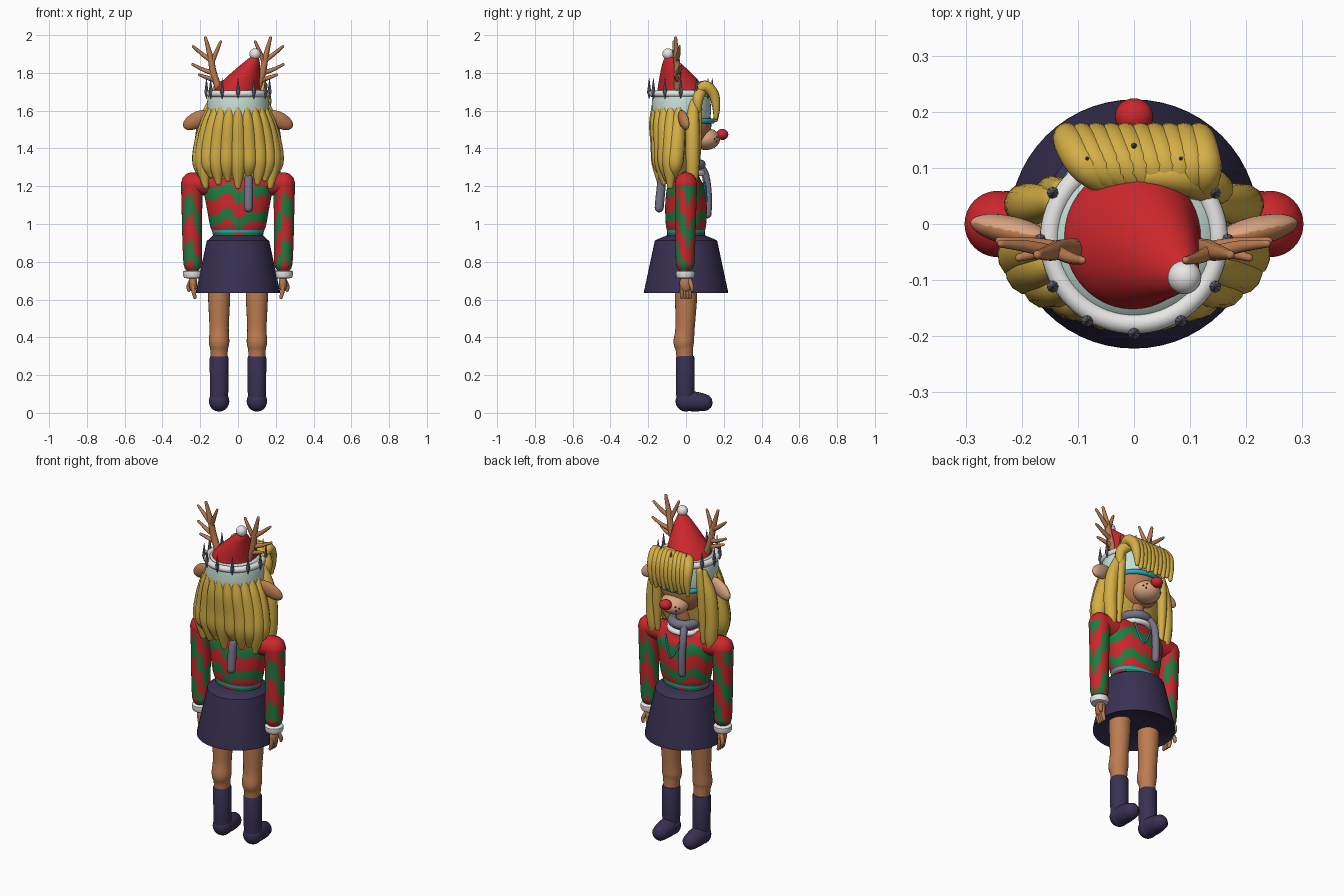
import bpy, bmesh, math
from math import sin, cos, pi, radians
from mathutils import Vector, Matrix

if "Cube" in bpy.data.objects:
    bpy.data.objects.remove(bpy.data.objects["Cube"])


def material(name, rgb):
    m = bpy.data.materials.new(name)
    m.use_nodes = True
    m.diffuse_color = (*rgb, 1)
    m.node_tree.nodes["Principled BSDF"].inputs["Base Color"].default_value = (*rgb, 1)
    return m


RED = material("red", (0.6, 0.02, 0.025))
GREEN = material("green", (0.015, 0.2, 0.05))
YELLOW = material("straw yellow", (0.66, 0.43, 0.06))
TAN = material("tan", (0.5, 0.2, 0.08))
PEACH = material("peach", (0.7, 0.38, 0.22))
NAVY = material("dark violet", (0.04, 0.03, 0.085))
GREY = material("violet grey", (0.18, 0.17, 0.24))
WHITE = material("white", (0.8, 0.8, 0.79))
MINT = material("mint", (0.57, 0.75, 0.69))
CYAN = material("cyan", (0.02, 0.42, 0.5))
made = []


def add(name, bm, *mats):
    bmesh.ops.recalc_face_normals(bm, faces=bm.faces)
    me = bpy.data.meshes.new(name)
    bm.to_mesh(me)
    bm.free()
    for m in mats:
        me.materials.append(m)
    ob = bpy.data.objects.new(name, me)
    bpy.context.scene.collection.objects.link(ob)
    made.append(ob)
    return ob


def paint(ob, rule):
    for p in ob.data.polygons:
        p.material_index = rule(p.center, p.normal)


def smooth_path(pts, steps):
    """Catmull-Rom through tuples of any length."""
    pts = [tuple(map(float, p)) for p in pts]
    ext = [pts[0]] + pts + [pts[-1]]
    out = []
    for i in range(len(pts) - 1):
        a, b, c, d = ext[i:i + 4]
        for s in range(steps):
            t = s / steps
            out.append(tuple(0.5 * (2 * q + (r - p) * t + (2 * p - 5 * q + 4 * r - w) * t * t
                       + (3 * q - p - 3 * r + w) * t ** 3) for p, q, r, w in zip(a, b, c, d)))
    return out + [pts[-1]]


def skin(bm, rings):
    """Bridge rings of points and cap both ends."""
    vs = [[bm.verts.new(p) for p in ring] for ring in rings]
    n = len(vs[0])
    for a, b in zip(vs, vs[1:]):
        for i in range(n):
            bm.faces.new((a[i], a[(i + 1) % n], b[(i + 1) % n], b[i]))
    bm.faces.new(vs[0])
    bm.faces.new(vs[-1])


def loft(name, sections, *mats, seg=48, steps=1):
    """Stack of level ellipses (x, y, z, rx, ry)."""
    bm = bmesh.new()
    skin(bm, [[(x + rx * cos(2 * pi * i / seg), y + ry * sin(2 * pi * i / seg), z) for i in range(seg)]
              for x, y, z, rx, ry in smooth_path(sections, steps)])
    return add(name, bm, *mats)


def sweep(name, paths, *mats, seg=14, steps=5):
    """Round-ended tubes along paths of (x, y, z, radius)."""
    bm = bmesh.new()
    for path in paths:
        pts = smooth_path(path, steps)
        first, last = Vector(pts[0][:3]), Vector(pts[-1][:3])
        t0 = (Vector(pts[1][:3]) - first).normalized()
        t1 = (last - Vector(pts[-2][:3])).normalized()
        caps = [radians(a) for a in (30, 60, 85)]
        r0, r1 = pts[0][3], pts[-1][3]
        pts = ([(*(first - t0 * r0 * sin(a)), r0 * cos(a)) for a in reversed(caps)] + pts
               + [(*(last + t1 * r1 * sin(a)), r1 * cos(a)) for a in caps])
        co = [Vector(p[:3]) for p in pts]
        side, rings, tan_old = t0.orthogonal().normalized(), [], t0
        for i, p in enumerate(co):
            tan = (co[min(i + 1, len(co) - 1)] - co[max(i - 1, 0)]).normalized()
            side = tan_old.rotation_difference(tan) @ side
            tan_old, up = tan, tan.cross(side)
            rings.append([p + pts[i][3] * (side * cos(2 * pi * k / seg) + up * sin(2 * pi * k / seg))
                          for k in range(seg)])
        skin(bm, rings)
    return add(name, bm, *mats)


def ball(name, places, size, *mats, rot=None):
    bm = bmesh.new()
    for p in places:
        m = Matrix.Translation(p) @ (rot or Matrix()) @ Matrix.Diagonal((*size, 1))
        bmesh.ops.create_uvsphere(bm, u_segments=28, v_segments=18, radius=1, matrix=m)
    return add(name, bm, *mats)


def ring(name, centre, rx, ry, r, mat, start=0, end=360):
    x, y, z = centre
    return sweep(name, [[(x + rx * cos(radians(a)), y + ry * sin(radians(a)), z, r)
                         for a in range(start, end + 1, 10)]], mat, steps=2)


# Sweater body with wavy colour bands and a thin waist stripe
def body_rule(c, n):
    if 0.955 < c.z < 0.968:
        return 2
    a = math.atan2(c.y, c.x)
    w = c.z + 0.018 * sin(4 * a + 1) + 0.012 * sin(7 * a)
    return int(w < 0.955 or 1.0 < w < 1.055 or 1.135 < w < 1.195)


body = loft("sweater_body", [(0, 0, 0.92, .13, .1), (0, 0, 0.96, .137, .1), (0, 0, 1.0, .15, .107),
            (0, 0, 1.1, .168, .11), (0, 0, 1.19, .185, .1), (0, 0, 1.24, .19, .075),
            (0, 0, 1.275, .13, .06), (0, 0, 1.285, .06, .05)], RED, GREEN, CYAN, seg=80, steps=8)
paint(body, body_rule)
sweep("chest_trim", [[(.07, .092, 1.24, .005), (.025, .11, 1.12, .005), (-.03, .1, 1.22, .005)]], CYAN, steps=3)


# Skirt and neck
loft("skirt", [(0, 0, .66, .1, .1), (0, 0, .64, .215, .215), (0, 0, .635, .222, .222),
               (0, 0, .65, .221, .221), (0, 0, .912, .165, .165), (0, 0, .918, .155, .155),
               (0, 0, .94, .132, .1)], NAVY, seg=56)
sweep("neck", [[(0, 0, 1.25, .05), (0, .01, 1.42, .05)]], TAN)

for s, side in ((1, "left"), (-1, "right")):
    # Sleeve with jagged patches, cuff and hand
    def sleeve_rule(c, n):
        a = math.atan2(c.y, (c.x - s * .243) * s)
        w = sin(2 * pi * c.z / .24 + 2.2 * sin(2 * a + 1) + .7 * sin(9 * a))
        return int(w > 0.1 and c.z < 1.2)

    sleeve = sweep(side + "_sleeve", [[(s * .243, 0, 1.215, .059), (s * .244, 0, 1.1, .055),
                   (s * .242, -.003, .9, .052), (s * .24, -.005, .79, .049)]], RED, GREEN, seg=40, steps=16)
    paint(sleeve, sleeve_rule)
    sweep(side + "_shoulder", [[(s * .12, 0, 1.205, .06), (s * .23, 0, 1.215, .059)]], RED)
    loft(side + "_cuff", [(s * .24, -.003, z, r, r) for z, r in
                          ((.712, .03), (.715, .045), (.73, .051), (.748, .05), (.755, .04))], WHITE, seg=24)
    ball(side + "_palm", [(s * .238, 0, .685)], (.022, .034, .045), TAN)
    sweep(side + "_fingers", [[(s * .238, y, .67, .011), (s * .235, y, .64, .011), (s * .228, y, .612, .009)]
                              for y in (-.022, -.007, .008, .022)]
          + [[(s * .248, .02, .7, .012), (s * .262, .03, .67, .011), (s * .26, .032, .65, .009)]],
          TAN, seg=10, steps=2)

    # Leg and boot
    sweep(side + "_leg", [[(s * .1, 0, .72, .06), (s * .1, 0, .6, .058), (s * .1, -.005, .45, .051),
          (s * .1, -.012, .375, .054), (s * .1, -.008, .33, .046), (s * .1, -.005, .25, .043)]], TAN, seg=24)
    loft(side + "_boot_shaft", [(s * .1, -.004, z, r, r) for z, r in
         ((.04, .045), (.12, .049), (.29, .05), (.3, .046), (.301, .03))], NAVY, seg=28)
    ball(side + "_heel", [(s * .1, -.002, .062)], (.054, .053, .055), NAVY)
    sweep(side + "_foot", [[(s * .1, 0, .062, .052), (s * .1, .05, .06, .052), (s * .1, .095, .055, .046)]],
          NAVY, seg=24)

    # Ear, pale on the face side
    ear = ball(side + "_ear", [(s * .22, -.012, 1.55)], (.08, .026, .042), TAN, PEACH,
               rot=Matrix.Rotation(s * .5, 4, "Y") @ Matrix.Rotation(s * .2, 4, "Z"))
    paint(ear, lambda c, n: int(n.y > .25))

    # Antler: main beam and tines
    def tine(*pts):
        return [(s * x, y, z, r) for x, y, z, r in pts]
    sweep(side + "_antler", [
        tine((.1, -.045, 1.71, .02), (.13, -.045, 1.8, .018), (.145, -.05, 1.88, .016), (.172, -.055, 1.985, .008)),
        tine((.14, -.048, 1.85, .013), (.115, -.06, 1.91, .011), (.092, -.065, 1.965, .007)),
        tine((.148, -.05, 1.87, .013), (.19, -.04, 1.9, .011), (.237, -.035, 1.94, .007)),
        tine((.13, -.045, 1.8, .014), (.18, -.035, 1.815, .011), (.24, -.03, 1.845, .007)),
        tine((.12, -.045, 1.76, .013), (.165, -.05, 1.775, .011), (.205, -.06, 1.79, .007))], TAN, seg=10, steps=4)

    # Long lock beside the face
    sweep(side + "_face_lock", [[(s * .14, .04, 1.64, .025), (s * .18, .035, 1.52, .037), (s * .195, .035, 1.38, .037),
          (s * .19, .035, 1.26, .033), (s * .185, .032, 1.19, .017)],
          [(s * .13, .06, 1.66, .02), (s * .145, .06, 1.55, .026), (s * .15, .055, 1.4, .026),
           (s * .15, .05, 1.24, .014)]], YELLOW)

# Head, muzzle, nose, freckles and eye band
ball("head", [(0, 0, 1.53)], (.142, .135, .15), TAN)
ball("muzzle", [(0, .105, 1.45)], (.08, .075, .058), PEACH)
ball("nose", [(0, .192, 1.474)], (.034, .032, .029), RED)
ball("freckles", [(s * x, y, z) for s in (1, -1) for x, y, z in
                  ((.045, .163, 1.46), (.06, .151, 1.45), (.048, .16, 1.437))], (.005, .005, .005), NAVY)
ring("eye_band", (0, 0, 1.545), .137, .14, .014, CYAN, 20, 160)

# Cap, ring with spikes, pointed hat and pompom
loft("cap", [(0, -.025, 1.52, .15, .145), (0, -.025, 1.58, .164, .156), (0, -.025, 1.65, .163, .155),
             (0, -.025, 1.69, .15, .145), (0, -.025, 1.72, .1, .1), (0, -.025, 1.73, .02, .02)], MINT, steps=4)
ring("crown_ring", (0, -.028, 1.69), .15, .15, .018, WHITE)
bm = bmesh.new()
for k in range(12):
    a = k * pi / 6
    for flip, z, d in ((0, 1.735, .075), (pi, 1.68, .035)):
        bmesh.ops.create_cone(bm, cap_ends=True, segments=8, radius1=.011, radius2=.001, depth=d,
                              matrix=Matrix.Translation((.167 * cos(a), -.028 + .167 * sin(a), z))
                              @ Matrix.Rotation(flip, 4, "X"))
add("crown_spikes", bm, GREY)
loft("hat", [(0, -.025, 1.69, .125, .128), (0, -.026, 1.72, .118, .124), (.035, -.05, 1.79, .082, .088),
             (.075, -.08, 1.86, .04, .042), (.09, -.09, 1.89, .015, .015)], RED, steps=4)
ball("pompom", [(.09, -.095, 1.9)], (.03, .03, .03), WHITE)

# Back hair: inner mass and a fan of hanging locks
loft("hair_mass", [(0, -.03, 1.63, .145, .13), (0, -.04, 1.55, .178, .13), (0, -.055, 1.42, .195, .105),
                   (0, -.065, 1.3, .19, .085), (0, -.07, 1.24, .16, .06)], YELLOW, steps=4)
locks = []
for k in range(11):
    a = radians(180 + 5 + k * 17)
    c, n = cos(a), sin(a)
    low = 1.2 + (0.04, 0.0, 0.06, 0.02)[k % 4]
    locks.append([(.148 * c, -.025 + .14 * n, 1.61, .02), (.168 * c, -.03 + .13 * n, 1.53, .036),
                  (.192 * c, -.04 + .105 * n, 1.42, .043), (.2 * c, -.05 + .09 * n, 1.32, .042),
                  (.185 * c, -.055 + .075 * n, low, .016)])
sweep("back_locks", locks, YELLOW)

# Swept fringe over the brow
fringe = []
for k in range(10):
    x = -.115 + k * .026
    fringe.append([(x * .6 + .05, .06, 1.69, .024), (x * .9 + .02, .1, 1.73, .03), (x, .145, 1.69, .028),
                   (x - .005, .16, 1.62, .021), (x - .008, .158, 1.55 + .012 * (k % 2), .011)])
fringe.append([(.03, .085, 1.735, .022), (.09, .085, 1.72, .034), (.145, .065, 1.67, .03), (.15, .06, 1.6, .02)])
sweep("fringe", fringe, YELLOW)

# Scarf with two tails and a pale collar
ring("scarf_loop", (0, .01, 1.315), .068, .068, .026, GREY)
ring("collar", (0, .01, 1.27), .085, .075, .016, WHITE)
sweep("scarf_tails", [
    [(-.04, .075, 1.31, .02), (-.055, .105, 1.25, .02), (-.055, .118, 1.14, .02), (-.055, .115, 1.05, .02)],
    [(.04, -.06, 1.31, .02), (.055, -.12, 1.25, .022), (.055, -.135, 1.16, .024), (.055, -.142, 1.085, .024)]], GREY)

bpy.ops.object.select_all(action="DESELECT")
for ob in made:
    ob.select_set(True)
bpy.context.view_layer.objects.active = made[0]
bpy.ops.object.shade_smooth_by_angle(angle=radians(40))
